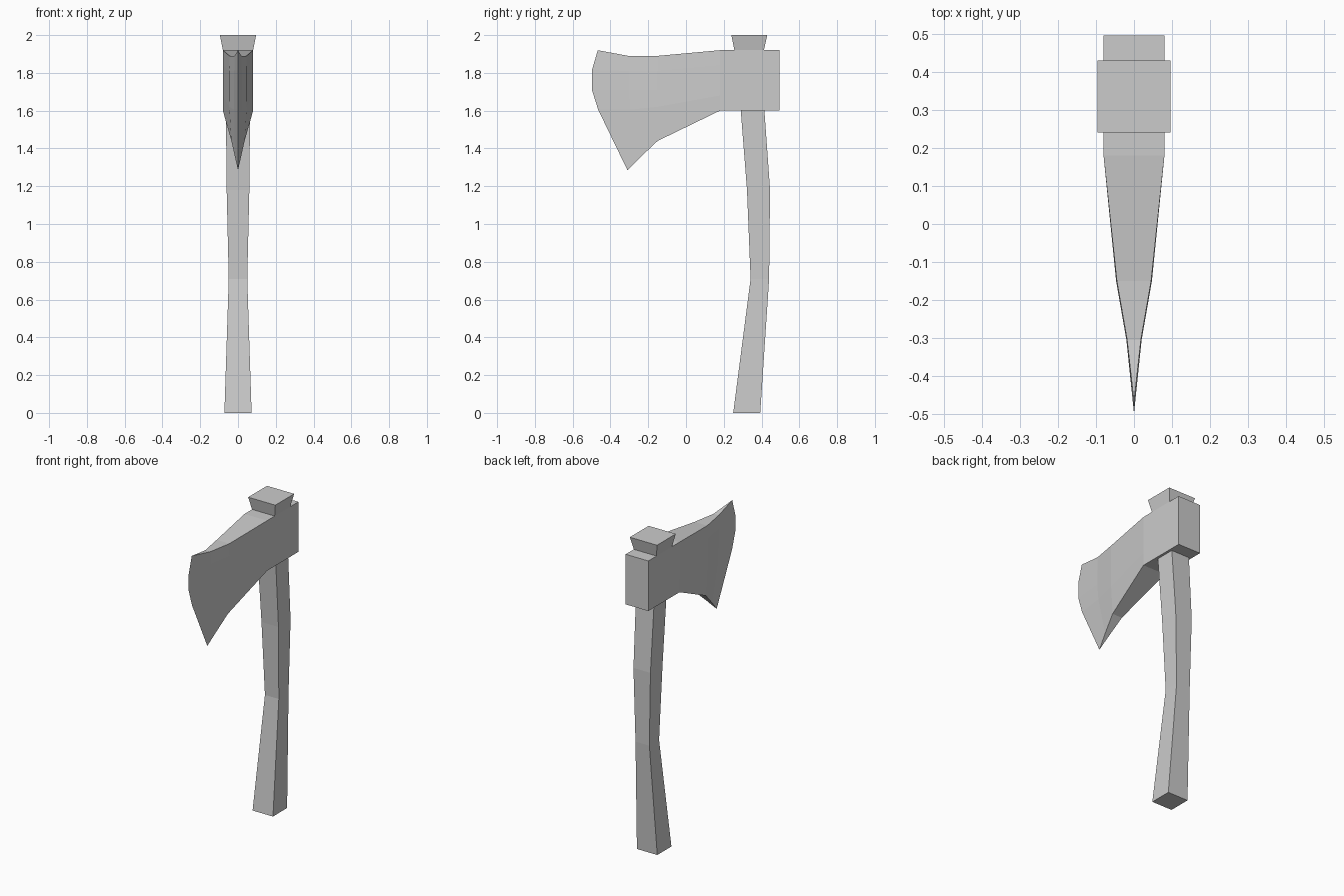
import bpy, bmesh

if "Cube" in bpy.data.objects:
    bpy.data.objects.remove(bpy.data.objects["Cube"])


def loft(name, rings):
    """Bridge equal-length closed rings, cap the ends and weld coincident points."""
    bm = bmesh.new()
    loops = [[bm.verts.new(p) for p in ring] for ring in rings]
    n = len(loops[0])
    for a, b in zip(loops, loops[1:]):
        for i in range(n):
            j = (i + 1) % n
            bm.faces.new((a[i], a[j], b[j], b[i]))
    bm.faces.new(loops[0])
    bm.faces.new(loops[-1])
    bmesh.ops.remove_doubles(bm, verts=bm.verts, dist=0.0005)
    bmesh.ops.recalc_face_normals(bm, faces=bm.faces)
    mesh = bpy.data.meshes.new(name)
    bm.to_mesh(mesh)
    bm.free()
    obj = bpy.data.objects.new(name, mesh)
    bpy.context.collection.objects.link(obj)
    return obj


# Handle: square sections (z, y front, y back, half width), flared at the top
sections = [
    (0.00, 0.25, 0.393, 0.072),
    (0.71, 0.342, 0.44, 0.049),
    (1.18, 0.323, 0.445, 0.060),
    (1.60, 0.29, 0.415, 0.064),
    (1.90, 0.26, 0.408, 0.076),
    (2.00, 0.24, 0.43, 0.096),
]
loft("handle", [[(-w, f, z), (w, f, z), (w, b, z), (-w, b, z)]
                for z, f, b, w in sections])


# Axe head: each station is a side profile of (half width, y, z), bottom to top
def straight(y, w):
    return [(w, y, z) for z in (1.6, 1.68, 1.76, 1.84, 1.92)]


stations = [
    straight(0.495, 0.08),
    straight(0.18, 0.08),
    [(0.035, -0.15, 1.44), (0.046, -0.15, 1.62), (0.047, -0.15, 1.71),
     (0.047, -0.15, 1.81), (0.045, -0.15, 1.89)],
    [(0.016, -0.24, 1.355), (0.02, -0.295, 1.605), (0.02, -0.305, 1.71),
     (0.02, -0.305, 1.81), (0.018, -0.305, 1.89)],
    # cutting edge
    [(0, -0.31, 1.285), (0, -0.465, 1.605), (0, -0.498, 1.71),
     (0, -0.498, 1.815), (0, -0.467, 1.92)],
]
rings = [s + [(-x, y, z) for x, y, z in reversed(s)] for s in stations]


def build_head():
    # the last ring folds flat onto the edge, so welding closes the blade
    bm = bmesh.new()
    loops = [[bm.verts.new(p) for p in r] for r in rings]
    n = len(loops[0])
    for a, b in zip(loops, loops[1:]):
        for i in range(n):
            j = (i + 1) % n
            bm.faces.new((a[i], a[j], b[j], b[i]))
    bm.faces.new(loops[0])
    bmesh.ops.remove_doubles(bm, verts=bm.verts, dist=0.0005)
    bmesh.ops.recalc_face_normals(bm, faces=bm.faces)
    mesh = bpy.data.meshes.new("axe_head")
    bm.to_mesh(mesh)
    bm.free()
    obj = bpy.data.objects.new("axe_head", mesh)
    bpy.context.collection.objects.link(obj)


build_head()
